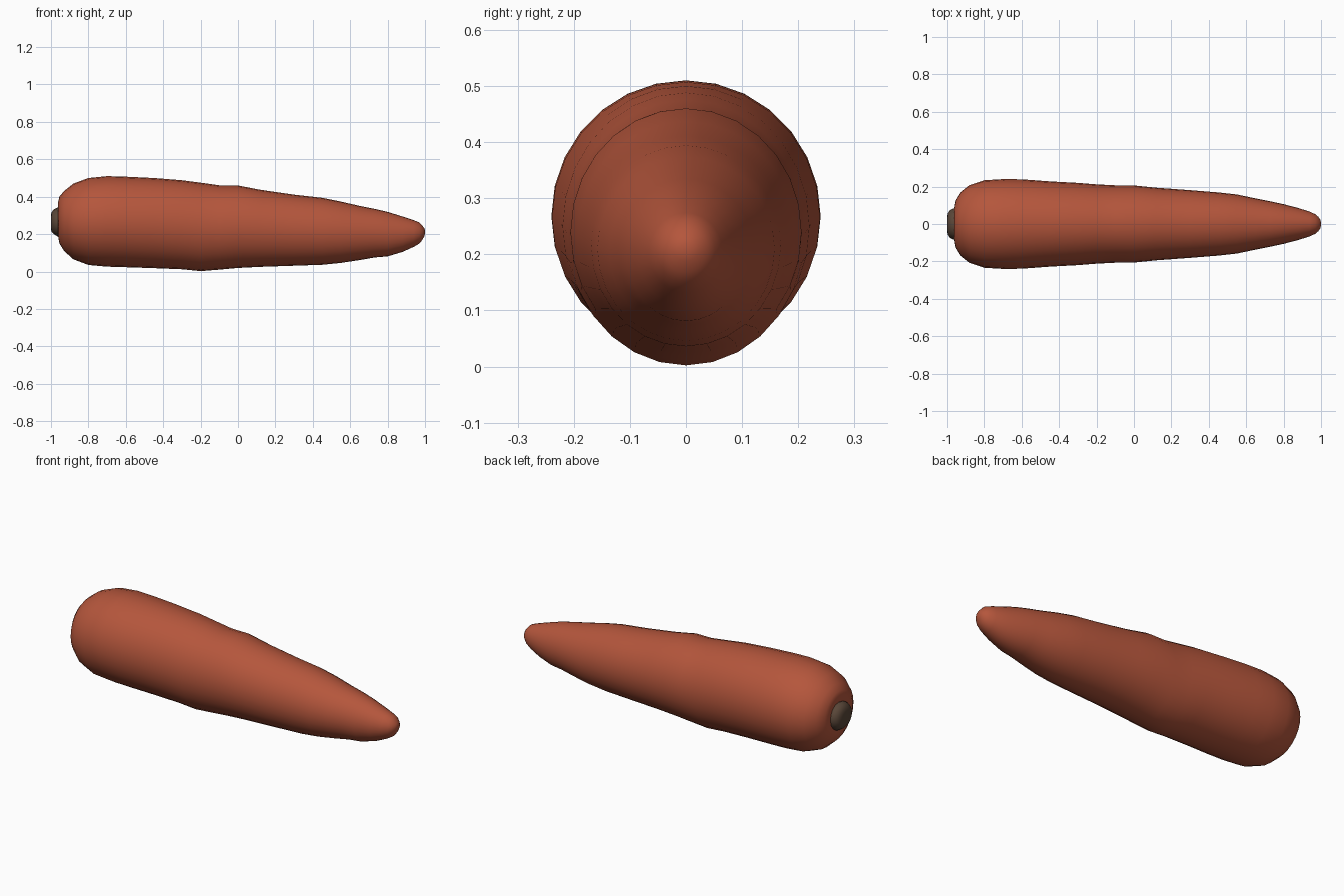
import bpy, bmesh, math


def material(name, rgb):
    m = bpy.data.materials.new(name)
    m.diffuse_color = (*rgb, 1)
    return m


def loft_x(name, stations, mat, sides=28):
    """Skin elliptical rings along x; each station is (x, bottom z, top z, half width)."""
    bm = bmesh.new()
    rings = []
    for x, lo, hi, w in stations:
        c, h = (lo + hi) / 2, (hi - lo) / 2
        rings.append([bm.verts.new((x, w * math.cos(a), c + h * math.sin(a)))
                      for a in (2 * math.pi * i / sides for i in range(sides))])
    for r, s in zip(rings, rings[1:]):
        for i in range(sides):
            j = (i + 1) % sides
            bm.faces.new((r[i], r[j], s[j], s[i]))
    bm.faces.new(rings[0])
    bm.faces.new(rings[-1])
    bmesh.ops.recalc_face_normals(bm, faces=bm.faces)
    me = bpy.data.meshes.new(name)
    bm.to_mesh(me)
    bm.free()
    me.materials.append(mat)
    ob = bpy.data.objects.new(name, me)
    bpy.context.collection.objects.link(ob)
    bpy.ops.object.select_all(action='DESELECT')
    ob.select_set(True)
    bpy.context.view_layer.objects.active = ob
    bpy.ops.object.shade_smooth_by_angle(angle=math.radians(60))
    return ob


orange = material("carrot orange", (0.46, 0.093, 0.045))
brown = material("stalk brown", (0.10, 0.062, 0.04))

# Tapered, slightly bumpy root
loft_x("carrot_root", [
    (-0.950, .225, .32, .05), (-0.962, .19, .37, .085), (-0.955, .15, .40, .125),
    (-0.93, .11, .43, .167), (-0.88, .065, .47, .207), (-0.80, .035, .50, .234),
    (-0.70, .026, .51, .240), (-0.60, .023, .507, .239), (-0.45, .018, .50, .228),
    (-0.30, .012, .488, .220), (-0.20, .002, .475, .212), (-0.10, .010, .461, .207),
    (0.00, .019, .46, .206), (0.12, .025, .437, .194), (0.30, .031, .411, .181),
    (0.45, .036, .394, .169), (0.55, .046, .374, .158), (0.65, .061, .351, .137),
    (0.73, .075, .335, .121), (0.80, .081, .319, .106), (0.88, .105, .294, .085),
    (0.94, .132, .274, .066), (0.97, .15, .262, .052), (0.985, .168, .246, .039),
    (0.996, .188, .232, .023), (1.0, .202, .22, .009)], orange)

# Short cut stalk at the thick end
loft_x("stalk_stub", [
    (-1.0, .235, .29, .028), (-0.998, .215, .315, .055), (-0.985, .20, .332, .074),
    (-0.965, .187, .342, .084), (-0.94, .195, .335, .078)], brown, 16)
